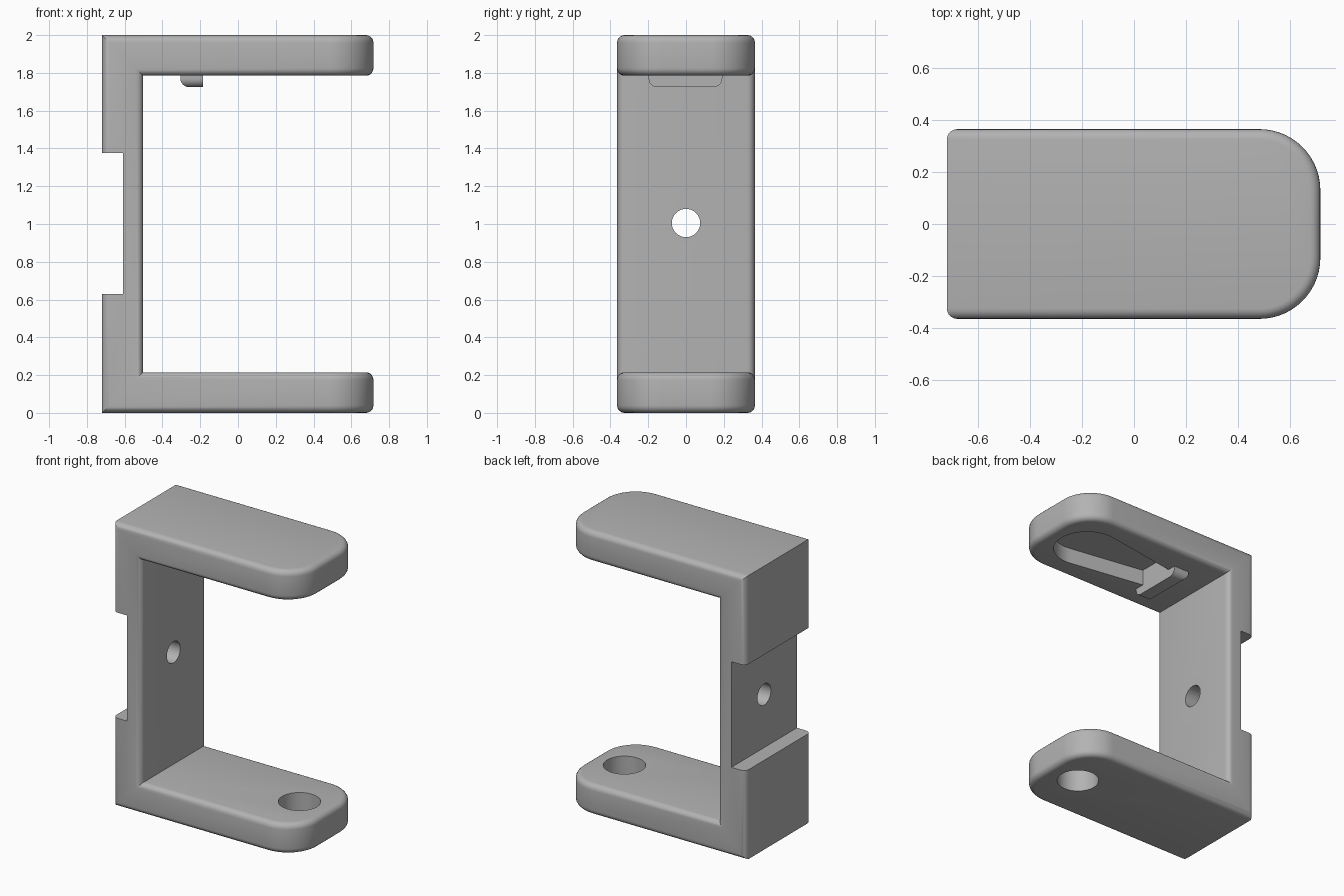
import bpy, bmesh, math
from mathutils import Matrix, Vector

if "Cube" in bpy.data.objects:
    bpy.data.objects.remove(bpy.data.objects["Cube"])

HALF = 0.365          # half depth of the bracket
BACK, TIP = -0.72, 0.717
ARM = 0.215           # arm thickness

grey = bpy.data.materials.new("plain grey")
grey.use_nodes = True
COLOUR = (0.45, 0.45, 0.45, 1)
grey.diffuse_color = COLOUR
grey.node_tree.nodes["Principled BSDF"].inputs["Base Color"].default_value = COLOUR


def make_object(name, bm):
    bmesh.ops.recalc_face_normals(bm, faces=bm.faces)
    mesh = bpy.data.meshes.new(name)
    bm.to_mesh(mesh)
    bm.free()
    mesh.materials.append(grey)
    obj = bpy.data.objects.new(name, mesh)
    bpy.context.collection.objects.link(obj)
    return obj


def prism(points, direction):
    """Extrude a closed outline along a direction."""
    bm = bmesh.new()
    face = bm.faces.new([bm.verts.new(p) for p in points])
    new = bmesh.ops.extrude_face_region(bm, geom=[face])["geom"]
    verts = [v for v in new if isinstance(v, bmesh.types.BMVert)]
    bmesh.ops.translate(bm, verts=verts, vec=direction)
    bmesh.ops.recalc_face_normals(bm, faces=bm.faces)
    return bm


def cylinder(name, radius, depth, place):
    bm = bmesh.new()
    bmesh.ops.create_cone(bm, cap_ends=True, segments=48, radius1=radius,
                          radius2=radius, depth=depth, matrix=place)
    return make_object(name, bm)


def cut(target, cutter):
    mod = target.modifiers.new("cut", 'BOOLEAN')
    mod.operation = 'DIFFERENCE'
    mod.solver = 'EXACT'
    mod.object = cutter
    bpy.context.view_layer.objects.active = target
    bpy.ops.object.modifier_apply(modifier=mod.name)
    bpy.data.objects.remove(cutter)


def smooth(obj):
    bpy.ops.object.select_all(action='DESELECT')
    obj.select_set(True)
    bpy.context.view_layer.objects.active = obj
    bpy.ops.object.shade_smooth_by_angle(angle=math.radians(30))


# Bracket body: C profile extruded through the depth
inner = -0.503
profile = [(BACK, 0), (TIP, 0), (TIP, ARM), (inner, ARM),
           (inner, 2 - ARM), (TIP, 2 - ARM), (TIP, 2), (BACK, 2)]
bm = prism([(x, -HALF, z) for x, z in profile], (0, 2 * HALF, 0))

# Round the arm tips as seen from above
tips = [e for e in bm.edges
        if all(v.co.x > TIP - 0.01 for v in e.verts)
        and abs(e.verts[0].co.z - e.verts[1].co.z) > 0.1]
bmesh.ops.bevel(bm, geom=tips, offset=0.235, segments=14, profile=0.5,
                affect='EDGES', clamp_overlap=False)

# Soften the outline of both sides and the tips
def is_rim(edge):
    a, b = (v.co for v in edge.verts)
    across = abs(a.x - b.x) < 1e-4 and abs(a.z - b.z) < 1e-4
    return edge.calc_face_angle(0) > 1 and not (across and a.x < 0)

bm.normal_update()
bmesh.ops.bevel(bm, geom=[e for e in bm.edges if is_rim(e)], offset=0.04,
                segments=5, profile=0.5, affect='EDGES', clamp_overlap=False)
body = make_object("bracket_body", bm)

# Notch across the back of the wall
notch = prism([(-1, -1, 0.63), (-0.61, -1, 0.63), (-0.61, -1, 1.375), (-1, -1, 1.375)],
              (0, 2, 0))
cut(body, make_object("notch_cutter", notch))

# Screw hole through the wall and round hole through the lower arm
cut(body, cylinder("screw_cutter", 0.075, 0.6,
                   Matrix.Translation((-0.6, 0, 1.005)) @ Matrix.Rotation(math.pi / 2, 4, 'Y')))
cut(body, cylinder("hole_cutter", 0.136, 0.6, Matrix.Translation((0.48, 0, 0.1))))

# Tapered pocket with a round end, under the upper arm
centre, radius, lean = 0.40, 0.22, math.radians(100)
outline = [(-0.185, -0.13)]
for i in range(33):
    t = -lean + 2 * lean * i / 32
    outline.append((centre + radius * math.cos(t), radius * math.sin(t)))
outline.append((-0.185, 0.13))
floor = 2 - ARM + 0.11
pocket = prism([(x, y, floor) for x, y in outline], (0, 0, -0.2))
cut(body, make_object("pocket_cutter", pocket))
smooth(body)

# Retaining lip below the upper arm, rounded at the back and the ends
bm = bmesh.new()
bmesh.ops.create_cube(bm, size=1)
bmesh.ops.scale(bm, verts=bm.verts, vec=(0.12, 0.39, 0.08))
bmesh.ops.translate(bm, verts=bm.verts, vec=(-0.245, -0.003, 1.765))
low = [e for e in bm.edges
       if all(v.co.z < 1.75 for v in e.verts)
       and not all(v.co.x > -0.2 for v in e.verts)]
bmesh.ops.bevel(bm, geom=low, offset=0.045, segments=6, profile=0.5, affect='EDGES')
smooth(make_object("retaining_lip", bm))
